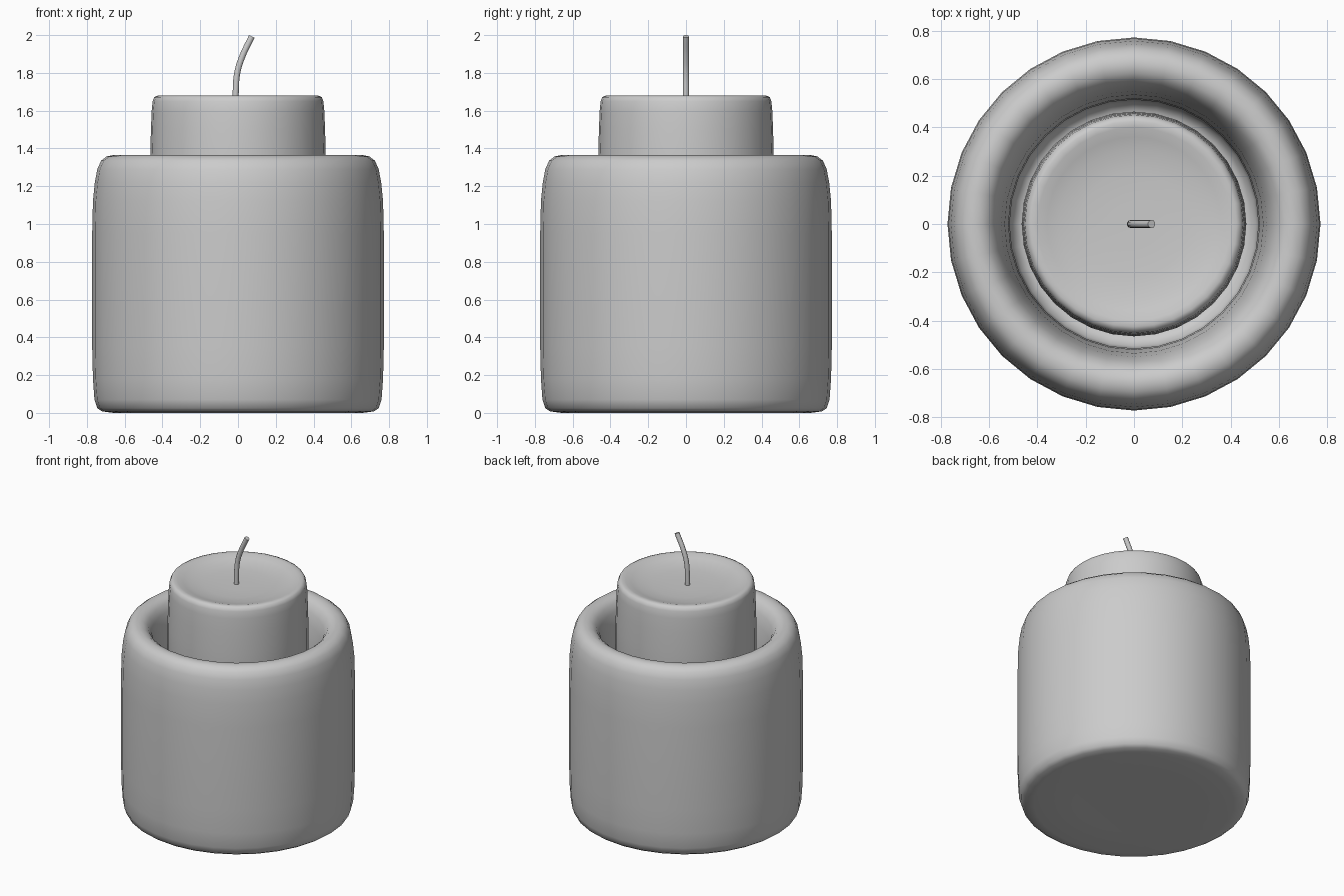
import bpy, bmesh, math

if "Cube" in bpy.data.objects:
    bpy.data.objects.remove(bpy.data.objects["Cube"])


def lathe(name, profile, sides=32):
    """Spin an (r, z) profile around z; points with r = 0 become poles."""
    bm = bmesh.new()
    rings = []
    for r, z in profile:
        if r == 0:
            rings.append([bm.verts.new((0, 0, z))] * sides)
        else:
            rings.append([bm.verts.new((r * math.cos(2 * math.pi * i / sides),
                                        r * math.sin(2 * math.pi * i / sides), z))
                          for i in range(sides)])
    for a, b in zip(rings, rings[1:]):
        for i in range(sides):
            j = (i + 1) % sides
            corners = list(dict.fromkeys((a[i], a[j], b[j], b[i])))
            bm.faces.new(corners)
    bmesh.ops.recalc_face_normals(bm, faces=bm.faces)
    mesh = bpy.data.meshes.new(name)
    bm.to_mesh(mesh)
    bm.free()
    for p in mesh.polygons:
        p.use_smooth = True
    ob = bpy.data.objects.new(name, mesh)
    bpy.context.collection.objects.link(ob)
    return ob


# Thick-walled holder with rounded rim and deep cup
lathe("holder", [
    (0, 0.01), (0.4, 0.005), (0.66, 0), (0.72, 0.008), (0.745, 0.025),
    (0.76, 0.07), (0.768, 0.18), (0.772, 0.35), (0.772, 0.95), (0.768, 1.12),
    (0.758, 1.22), (0.745, 1.29), (0.725, 1.335), (0.695, 1.358), (0.66, 1.365),
    (0.625, 1.358), (0.595, 1.335), (0.57, 1.29), (0.55, 1.21), (0.535, 1.1),
    (0.52, 0.9), (0.515, 0.7), (0.515, 0.35), (0.505, 0.27), (0.47, 0.24),
    (0.3, 0.235), (0, 0.235)])

# Candle with a shallow melted dish on top
lathe("candle", [
    (0, 0.236), (0.44, 0.236), (0.463, 0.27), (0.465, 1.35), (0.461, 1.5),
    (0.457, 1.6), (0.452, 1.65), (0.443, 1.672), (0.425, 1.68), (0.4, 1.677),
    (0.36, 1.665), (0.31, 1.652), (0.22, 1.643), (0.1, 1.64), (0, 1.64)])

# Bent wick
curve = bpy.data.curves.new("wick", 'CURVE')
curve.dimensions = '3D'
curve.bevel_depth = 0.017
curve.bevel_resolution = 3
curve.use_fill_caps = True
curve.resolution_u = 6
path = [(-0.013, 1.6), (-0.012, 1.7), (-0.004, 1.8), (0.022, 1.885), (0.073, 1.993)]
spline = curve.splines.new('BEZIER')
spline.bezier_points.add(len(path) - 1)
for pt, (x, z) in zip(spline.bezier_points, path):
    pt.co = (x, 0, z)
    pt.handle_left_type = pt.handle_right_type = 'AUTO'
wick = bpy.data.objects.new("wick", curve)
bpy.context.collection.objects.link(wick)
